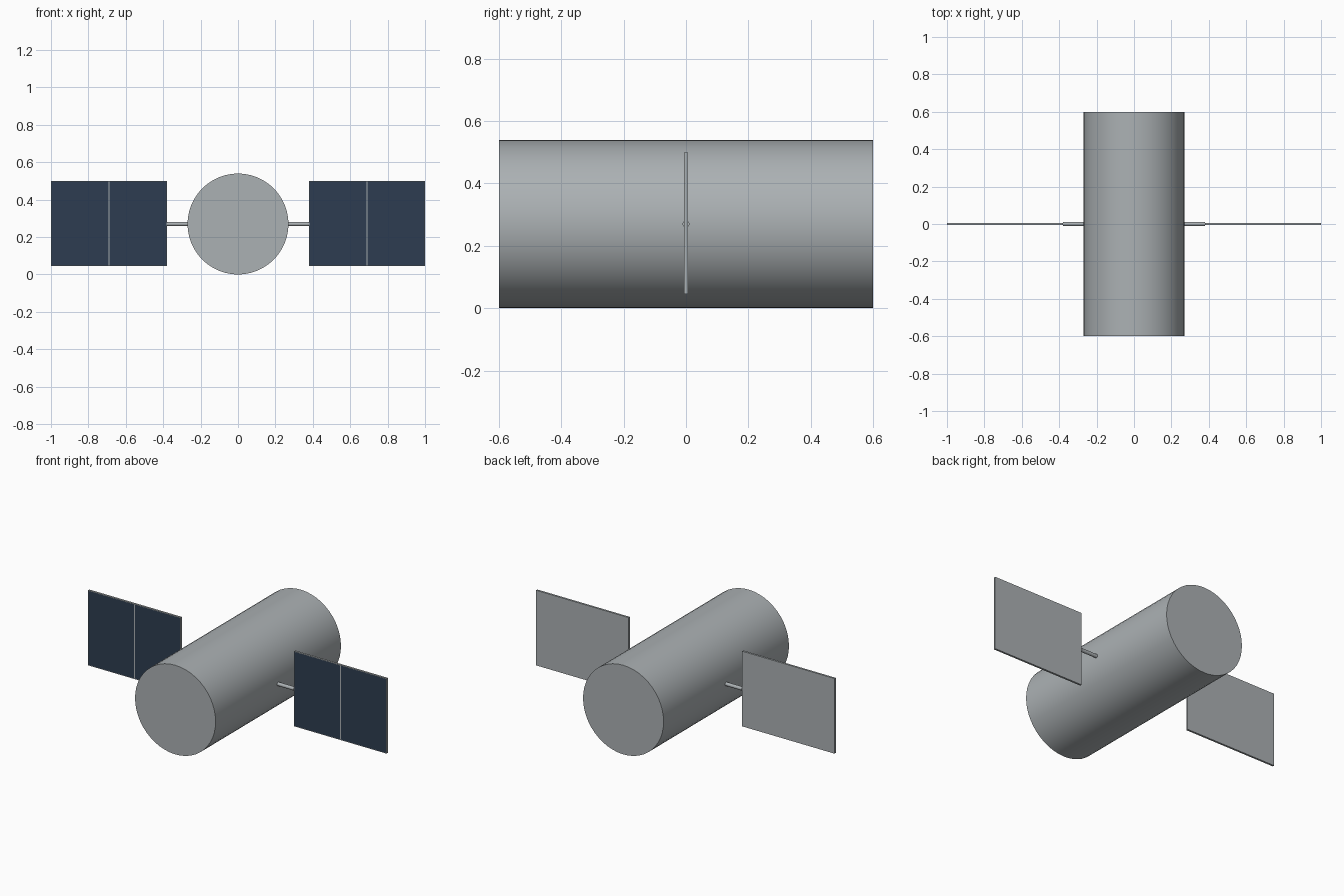
import bpy, bmesh, math
from mathutils import Matrix

cube = bpy.data.objects.get("Cube")
if cube:
    bpy.data.objects.remove(cube, do_unlink=True)

RADIUS, LENGTH = 0.27, 1.2
PANEL_IN, PANEL_OUT = 0.38, 1.0
PANEL_LOW, PANEL_HIGH = 0.045, 0.5
PANEL_DEPTH = 0.012


def material(name, colour):
    mat = bpy.data.materials.new(name)
    mat.use_nodes = True
    mat.diffuse_color = colour
    mat.node_tree.nodes["Principled BSDF"].inputs["Base Color"].default_value = colour
    return mat


grey = material("metal grey", (0.41, 0.44, 0.455, 1))
navy = material("solar navy", (0.027, 0.046, 0.082, 1))


def finish(bm, name, materials):
    bmesh.ops.recalc_face_normals(bm, faces=bm.faces)
    mesh = bpy.data.meshes.new(name)
    bm.to_mesh(mesh)
    bm.free()
    for mat in materials:
        mesh.materials.append(mat)
    obj = bpy.data.objects.new(name, mesh)
    bpy.context.collection.objects.link(obj)
    return obj


def cylinder(name, radius, length, sides, centre, axis):
    bm = bmesh.new()
    turn = Matrix.Rotation(math.pi / 2, 4, axis)
    bmesh.ops.create_cone(bm, cap_ends=True, segments=sides, radius1=radius,
                          radius2=radius, depth=length,
                          matrix=Matrix.Translation(centre) @ turn)
    obj = finish(bm, name, [grey])
    bpy.ops.object.select_all(action="DESELECT")
    obj.select_set(True)
    bpy.context.view_layer.objects.active = obj
    bpy.ops.object.shade_smooth_by_angle(angle=math.radians(40))


def solar_panel(name, side):
    # Slab split down the middle, with an inset dark cell on each front half
    bm = bmesh.new()
    middle = side * (PANEL_IN + PANEL_OUT) / 2
    centre = (middle, 0, (PANEL_LOW + PANEL_HIGH) / 2)
    size = (PANEL_OUT - PANEL_IN, PANEL_DEPTH, PANEL_HIGH - PANEL_LOW)
    bmesh.ops.create_cube(bm, size=1,
                          matrix=Matrix.Translation(centre) @ Matrix.Diagonal((*size, 1)))
    bmesh.ops.bisect_plane(bm, geom=bm.verts[:] + bm.edges[:] + bm.faces[:],
                           plane_co=(middle, 0, 0), plane_no=(1, 0, 0))
    bm.normal_update()
    cells = [f for f in bm.faces if f.normal.y < -0.9]
    bmesh.ops.inset_individual(bm, faces=cells, thickness=0.005, depth=0)
    for cell in cells:
        cell.material_index = 1
    finish(bm, name, [grey, navy])


# Main body
cylinder("body", RADIUS, LENGTH, 48, (0, 0, RADIUS), "X")

# Panel arms and solar panels on both sides
for label, side in (("left", 1), ("right", -1)):
    arm_start = RADIUS - 0.02
    cylinder(label + "_arm", 0.011, PANEL_IN - arm_start, 16,
             (side * (arm_start + PANEL_IN) / 2, 0, RADIUS), "Y")
    solar_panel(label + "_solar_panel", side)
